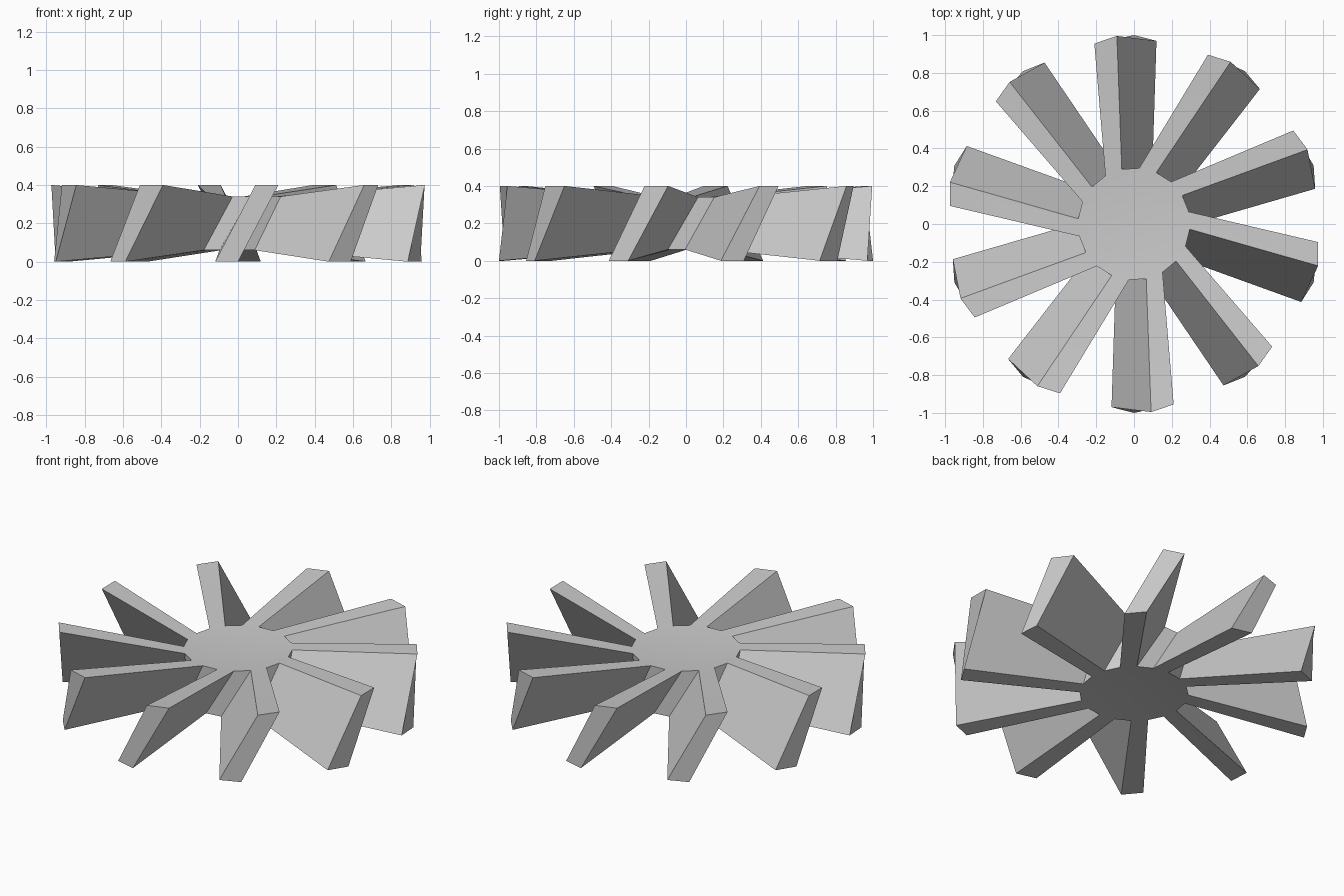
import bpy, bmesh
from math import radians, cos, sin

if "Cube" in bpy.data.objects:
    bpy.data.objects.remove(bpy.data.objects["Cube"])

BLADES = 10
# Polar corners (left, right) of one blade: (radius, angle in degrees)
TOP_IN = [(0.297, 120.6), (0.297, 102.6)]
TOP_OUT = [(0.978, 102.4), (0.9995, 95.2)]
BOT_IN = [(0.297, 89.0), (0.297, 71.0)]
BOT_OUT = [(1.0, 90.0), (0.977, 83.0)]

bm = bmesh.new()


def pair(corners, z, turn):
    return [bm.verts.new((r * cos(radians(a + turn)), r * sin(radians(a + turn)), z))
            for r, a in corners]


top_centre = bm.verts.new((0, 0, 0.325))
bottom_centre = bm.verts.new((0, 0, 0.075))
rings = []
for i in range(BLADES):
    t = -360 / BLADES * i
    rings.append((pair(TOP_IN, 0.34, t), pair(TOP_OUT, 0.40, t),
                  pair(BOT_IN, 0.06, t), pair(BOT_OUT, 0.0, t)))

for i, (ti, to, bi, bo) in enumerate(rings):
    nti, _, nbi, _ = rings[(i + 1) % BLADES]
    # Slanted blade: top, bottom, two sides and tip
    for f in ((ti[0], ti[1], to[1], to[0]), (bi[0], bo[0], bo[1], bi[1]),
              (ti[0], to[0], bo[0], bi[0]), (ti[1], bi[1], bo[1], to[1]),
              (to[0], to[1], bo[1], bo[0]),
              # Hub wall in the gap to the next blade
              (ti[1], nti[0], nbi[0], bi[1])):
        bm.faces.new(f)
    # Hub top and bottom, shallow cones
    for c, a, b in ((top_centre, ti, nti), (bottom_centre, bi, nbi)):
        bm.faces.new((c, a[0], a[1]))
        bm.faces.new((c, a[1], b[0]))

bmesh.ops.recalc_face_normals(bm, faces=bm.faces)
mesh = bpy.data.meshes.new("bladed_wheel")
bm.to_mesh(mesh)
bm.free()
wheel = bpy.data.objects.new("bladed_wheel", mesh)
bpy.context.collection.objects.link(wheel)

# Soft hub, crisp blade edges
bpy.context.view_layer.objects.active = wheel
wheel.select_set(True)
bpy.ops.object.shade_smooth_by_angle(angle=radians(15))
